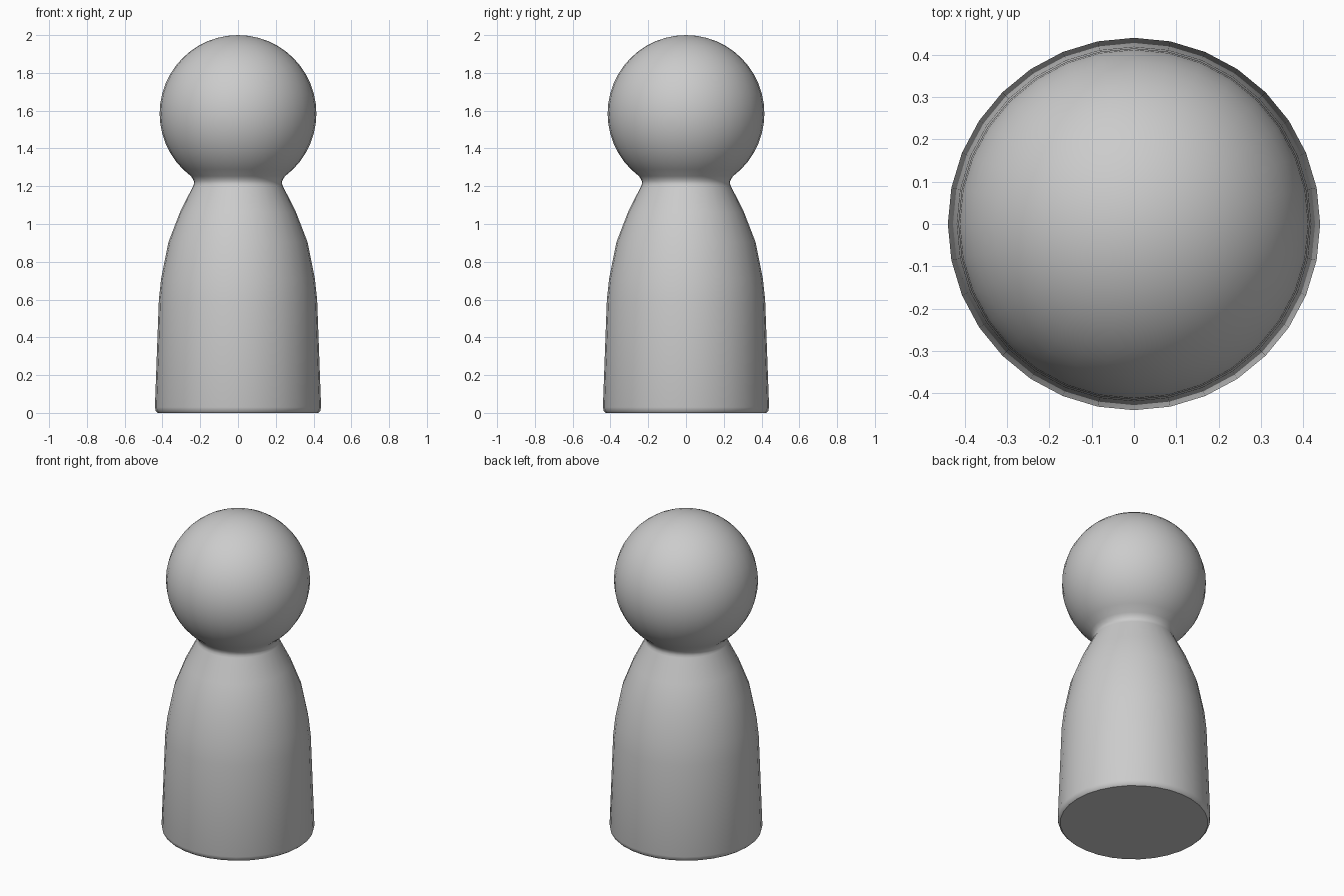
import bpy, bmesh, math

if "Cube" in bpy.data.objects:
    bpy.data.objects.remove(bpy.data.objects["Cube"])

SEGMENTS = 32
HEAD_R, HEAD_Z = 0.415, 1.585


def lathe(name, profile, segments=SEGMENTS):
    """Spin an (r, z) profile around the z axis into a closed solid."""
    bm = bmesh.new()
    verts = [bm.verts.new((r, 0, z)) for r, z in profile]
    edges = [bm.edges.new(pair) for pair in zip(verts, verts[1:])]
    bmesh.ops.spin(bm, geom=verts + edges, cent=(0, 0, 0), axis=(0, 0, 1),
                   angle=math.tau, steps=segments)
    bmesh.ops.remove_doubles(bm, verts=bm.verts, dist=0.0005)
    bmesh.ops.recalc_face_normals(bm, faces=bm.faces)
    mesh = bpy.data.meshes.new(name)
    bm.to_mesh(mesh)
    bm.free()
    obj = bpy.data.objects.new(name, mesh)
    bpy.context.collection.objects.link(obj)
    bpy.context.view_layer.objects.active = obj
    obj.select_set(True)
    bpy.ops.object.shade_smooth_by_angle(angle=math.radians(40))
    return obj


# Body: flat base with a small rounded rim, tapering to the neck
body = [(0, 0), (0.425, 0), (0.435, 0.009), (0.44, 0.03), (0.419, 0.6),
        (0.407, 0.71), (0.368, 0.905), (0.307, 1.063), (0.238, 1.2)]

# Neck: tight fillet into the underside of the head
neck = [(0.233, 1.213), (0.234, 1.227), (0.241, 1.241)]

# Head: round ball from the neck up to the crown
start, steps = math.radians(-53), 19
head = []
for i in range(steps + 1):
    a = start + (math.pi / 2 - start) * i / steps
    head.append((HEAD_R * math.cos(a), HEAD_Z + HEAD_R * math.sin(a)))
head[-1] = (0, HEAD_Z + HEAD_R)

lathe("peg_figure", body + neck + head)
